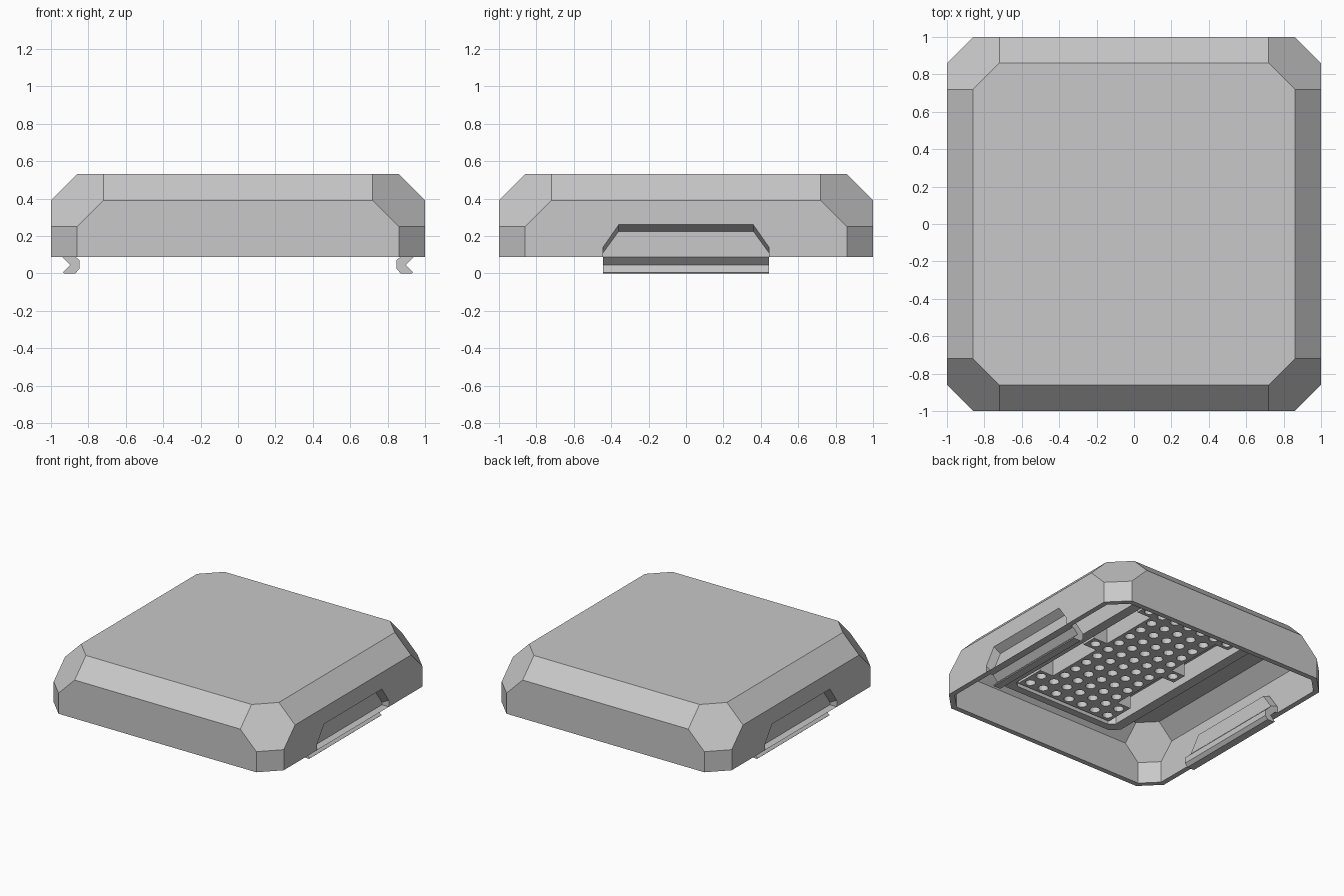
import bpy, bmesh, math

if "Cube" in bpy.data.objects:
    bpy.data.objects.remove(bpy.data.objects["Cube"])

GREY = (0.58, 0.58, 0.58, 1)
mat = bpy.data.materials.new("plain_grey")
mat.use_nodes = True
mat.diffuse_color = GREY
mat.node_tree.nodes["Principled BSDF"].inputs["Base Color"].default_value = GREY


def finish(bm, name):
    bmesh.ops.remove_doubles(bm, verts=bm.verts, dist=0.0001)
    bmesh.ops.recalc_face_normals(bm, faces=bm.faces)
    mesh = bpy.data.meshes.new(name)
    bm.to_mesh(mesh)
    bm.free()
    mesh.materials.append(mat)
    obj = bpy.data.objects.new(name, mesh)
    bpy.context.collection.objects.link(obj)
    return obj


def loft(bm, rings, caps=True):
    """Skin a stack of equal-length closed rings."""
    loops = [[bm.verts.new(p) for p in ring] for ring in rings]
    for a, b in zip(loops, loops[1:]):
        for i in range(len(a)):
            j = (i + 1) % len(a)
            bm.faces.new((a[i], a[j], b[j], b[i]))
    if caps:
        bm.faces.new(loops[0])
        bm.faces.new(loops[-1])


def octagon(half_x, half_y, cut, z):
    x, y, a, b = half_x, half_y, half_x - cut, half_y - cut
    return [(x, -b, z), (x, b, z), (a, y, z), (-a, y, z),
            (-x, b, z), (-x, -b, z), (-a, -y, z), (a, -y, z)]


# Hollow chamfered shell, open underneath
BASE, TOP, WALL, CH = 0.088, 0.53, 0.04, 0.14
IN = 1 - WALL
step = 0.117
bm = bmesh.new()
loft(bm, [octagon(IN - step, IN - step, step, TOP - WALL),
          octagon(IN, IN, 2 * step, TOP - WALL - step),
          octagon(IN, IN, step, TOP - WALL - 2 * step),
          octagon(IN, IN, step, BASE),
          octagon(1, 1, CH, BASE),
          octagon(1, 1, CH, TOP - 2 * CH),
          octagon(1, 1, 2 * CH, TOP - CH),
          octagon(1 - CH, 1 - CH, CH, TOP)])
shell = finish(bm, "shell")


def outline(x, low, high, bottom=BASE):
    """Trapezoid outline of a clip panel in the plane of the side wall."""
    return [(x, -0.445, bottom), (x, -0.445, low), (x, -0.36, high),
            (x, 0.36, high), (x, 0.445, low), (x, 0.445, bottom)]


# Openings for the clip panels
bm = bmesh.new()
for side in (-1, 1):
    loft(bm, [outline(side * x, 0.138, 0.26, 0) for x in (0.8, 1.2)])
cutter = finish(bm, "panel_cutter")
cutter.hide_render = True
mod = shell.modifiers.new("openings", "BOOLEAN")
mod.operation, mod.solver, mod.object = "DIFFERENCE", "EXACT", cutter
bpy.context.view_layer.objects.active = shell
bpy.ops.object.modifier_apply(modifier=mod.name)
bpy.data.objects.remove(cutter)

# Recessed clip panels with a hooked lip along the bottom
HOOK = [(0.94, 0.12), (0.94, BASE), (0.897, 0.044), (0.936, 0.006), (0.93, 0),
        (0.87, 0), (0.847, 0.025), (0.847, 0.07), (0.868, BASE), (0.9, 0.12)]
for side, word in ((1, "left"), (-1, "right")):
    bm = bmesh.new()
    loft(bm, [outline(side * 0.94, 0.108, 0.225),
              outline(side, 0.138, 0.26),
              outline(side * 0.95, 0.138, 0.26),
              outline(side * 0.9, 0.12, 0.24)])
    finish(bm, word + "_clip_panel")
    bm = bmesh.new()
    loft(bm, [[(side * x, y, z) for x, z in HOOK] for y in (-0.445, 0.445)])
    finish(bm, word + "_clip_hook")

# Raised frame under the ceiling
CEIL, RIM = TOP - WALL, 0.34
bm = bmesh.new()
rings = [octagon(0.54, 0.85, 0.06, CEIL), octagon(0.54, 0.85, 0.06, RIM),
         octagon(0.46, 0.79, 0.04, RIM), octagon(0.46, 0.79, 0.04, CEIL)]
loft(bm, rings + rings[:1], caps=False)
finish(bm, "grille_frame")

# Perforated plate made of square cells, each with a round hole
PITCH, RADIUS, PLATE, SIDES = 0.12, 0.037, 0.36, 16
cells = set()
for col in range(-3, 4):
    for row in range(-6, 7):
        well = abs(col) == 3 and 1 <= abs(row) <= 4
        if not well:
            cells.add((col, row))


def cell_rings(cx, cy):
    edge, hole = [], []
    for i in range(SIDES):
        t = math.tau * i / SIDES
        c, s = math.cos(t), math.sin(t)
        r = PITCH / 2 / max(abs(c), abs(s))
        edge.append((cx + r * c, cy + r * s))
        hole.append((cx + RADIUS * c, cy + RADIUS * s))
    return edge, hole


bm = bmesh.new()
for col, row in sorted(cells):
    edge, hole = cell_rings(col * PITCH, row * PITCH)
    loft(bm, [[(x, y, PLATE) for x, y in edge],
              [(x, y, PLATE) for x, y in hole],
              [(x, y, CEIL) for x, y in hole]], caps=False)
    # side walls where the plate ends
    for dx, dy in ((1, 0), (-1, 0), (0, 1), (0, -1)):
        if (col + dx, row + dy) not in cells:
            mx, my = (col + dx / 2) * PITCH, (row + dy / 2) * PITCH
            ex, ey = dy * PITCH / 2, dx * PITCH / 2
            bm.faces.new([bm.verts.new(p) for p in (
                (mx - ex, my - ey, PLATE), (mx + ex, my + ey, PLATE),
                (mx + ex, my + ey, CEIL), (mx - ex, my - ey, CEIL))])
finish(bm, "grille_plate")
